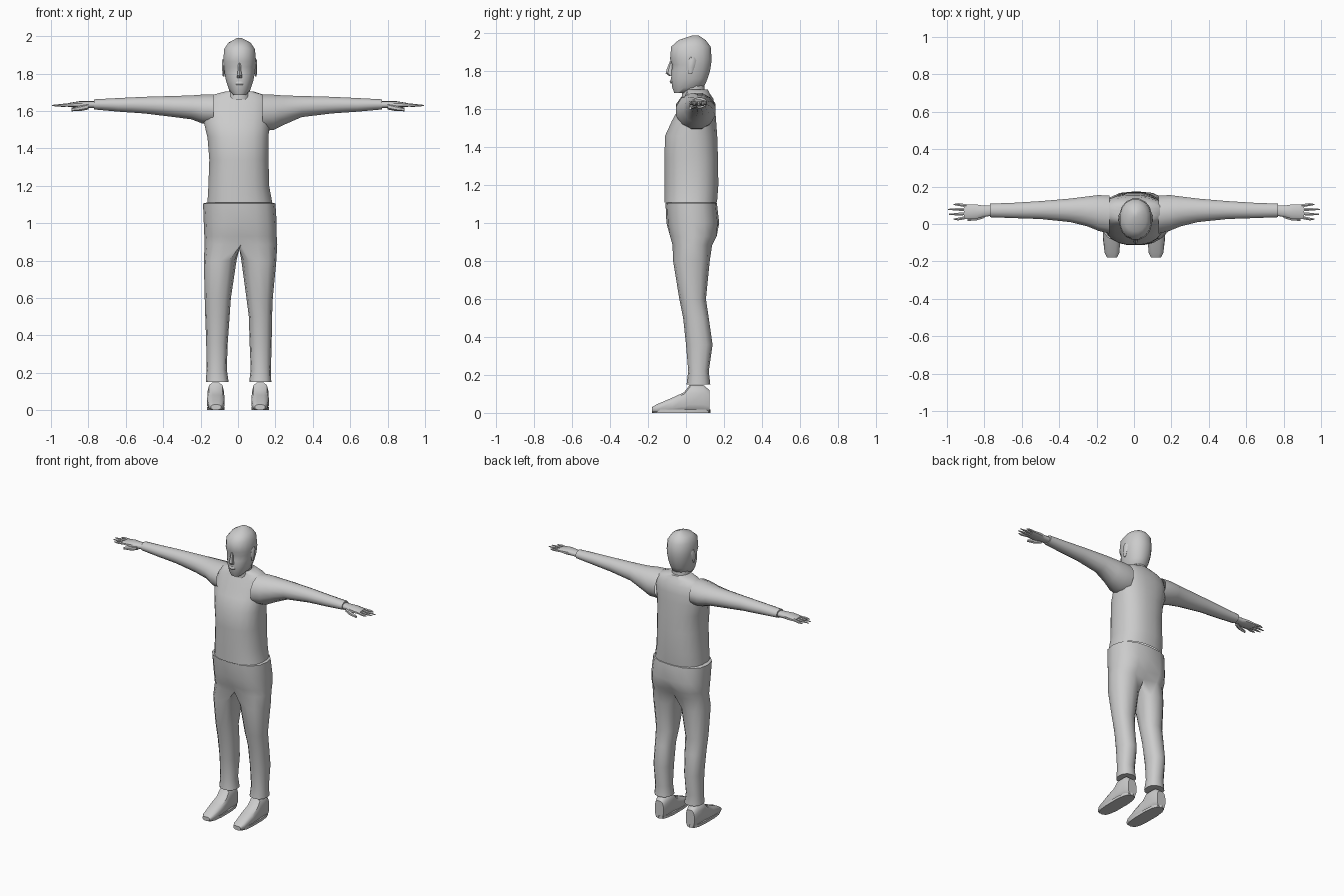
import bpy, bmesh, math

grey = bpy.data.materials.new("light grey")
grey.diffuse_color = (0.6, 0.6, 0.6, 1)


def finish(name, bm, angle=50):
    bmesh.ops.recalc_face_normals(bm, faces=bm.faces)
    me = bpy.data.meshes.new(name)
    bm.to_mesh(me)
    bm.free()
    me.materials.append(grey)
    ob = bpy.data.objects.new(name, me)
    bpy.context.collection.objects.link(ob)
    bpy.ops.object.select_all(action='DESELECT')
    ob.select_set(True)
    bpy.context.view_layer.objects.active = ob
    bpy.ops.object.shade_smooth_by_angle(angle=math.radians(angle))
    return ob


def oval(a0, a1, b0, b1, angle, e=2.0):
    """Point on a rounded box spanning a0..a1 by b0..b1."""
    c, s = math.cos(angle), math.sin(angle)
    p = lambda v: math.copysign(abs(v) ** (2 / e), v)
    return ((a0 + a1) / 2 + (a1 - a0) / 2 * p(c),
            (b0 + b1) / 2 + (b1 - b0) / 2 * p(s))


def bridge(bm, r, q):
    n = len(r)
    for i in range(n):
        bm.faces.new((r[i], r[(i + 1) % n], q[(i + 1) % n], q[i]))


def loft(name, axis, sections, n=14, e=2.0, side=1, caps=(True, True), angle=50):
    """Skin sections (t, a0, a1, b0, b1) along an axis; side=-1 mirrors in x."""
    bm = bmesh.new()
    rings = []
    for t, a0, a1, b0, b1 in sections:
        ring = []
        for i in range(n):
            a, b = oval(a0, a1, b0, b1, 2 * math.pi * (i + 0.5) / n, e)
            x, y, z = {'x': (t, a, b), 'y': (a, t, b), 'z': (a, b, t)}[axis]
            ring.append(bm.verts.new((x * side, y, z)))
        rings.append(ring)
    for r, q in zip(rings, rings[1:]):
        bridge(bm, r, q)
    if caps[0]:
        bm.faces.new(rings[0])
    if caps[1]:
        bm.faces.new(rings[-1])
    return finish(name, bm, angle)


# Shirt body
loft("shirt", 'z', [
    (1.11, -.165, .185, -.115, .165), (1.20, -.16, .168, -.115, .172),
    (1.34, -.155, .165, -.115, .17), (1.46, -.165, .165, -.112, .166),
    (1.54, -.185, .17, -.075, .16), (1.60, -.185, .172, -.042, .155),
    (1.655, -.17, .168, -.018, .145), (1.685, -.14, .145, .0, .125),
    (1.705, -.065, .08, .0, .115)], n=20, e=2.4, caps=(False, True))

# Neck and head
loft("neck", 'z', [(1.66, -.06, .07, -.025, .11), (1.71, -.05, .066, -.022, .10),
                   (1.78, -.05, .066, -.015, .10)], n=12, caps=(False, False))
loft("head", 'z', [
    (1.685, -.025, .042, -.062, .01), (1.715, -.05, .068, -.074, .095),
    (1.76, -.065, .083, -.08, .115), (1.80, -.073, .091, -.078, .128),
    (1.835, -.077, .095, -.074, .134), (1.865, -.08, .098, -.086, .137),
    (1.93, -.076, .092, -.08, .132), (1.965, -.052, .068, -.04, .105),
    (1.99, -.005, .02, .035, .065)], n=16, e=2.2)
loft("nose", 'z', [(1.775, -.008, .024, -.088, -.06), (1.79, -.008, .024, -.107, -.06),
                   (1.81, -.003, .019, -.102, -.06), (1.855, .001, .015, -.084, -.06)],
     n=6, angle=30)
loft("lips", 'z', [(1.735, -.01, .026, -.08, -.06), (1.745, -.016, .032, -.087, -.06),
                   (1.757, -.01, .026, -.082, -.06)], n=8)
for x0, x1, word in ((-.086, -.068, "left"), (.086, .104, "right")):
    loft(word + "_ear", 'z', [(1.785, x0 + .004, x1 - .004, .015, .03), (1.82, x0, x1, .008, .045),
                              (1.86, x0, x1, .01, .055), (1.875, x0, x1, .025, .045)], n=6)

# Trousers: one waist tube that splits at the crotch into two legs
bm = bmesh.new()
rings = []
for z, x0, x1, y0, y1 in [(1.115, -.15, .165, -.09, .14), (1.105, -.187, .2, -.108, .163),
                          (1.0, -.183, .207, -.103, .175), (.93, -.18, .207, -.092, .17),
                          (.885, -.178, .21, -.078, .145)]:
    ring = []
    for i in range(16):
        x, y = oval(x0, x1, y0, y1, -math.pi / 2 + math.pi * i / 8, 2.4)
        if z < .95 and i in (0, 8):
            y *= .8
        ring.append(bm.verts.new((x, y, z)))
    rings.append(ring)
for r, q in zip(rings, rings[1:]):
    bridge(bm, r, q)
bm.faces.new(rings[0])
hip = rings[-1]
crotch = [bm.verts.new((.007, y, .86)) for y in (.075, .03, -.02)]
legs = {
    1: [(.80, .018, .205, -.068, .125), (.60, .045, .186, -.035, .105),
        (.50, .058, .182, -.015, .12), (.36, .062, .18, .0, .14),
        (.22, .068, .176, .012, .12), (.15, .06, .178, .003, .128)],
    -1: [(.80, .008, .183, -.068, .125), (.60, .038, .178, -.035, .105),
         (.50, .045, .175, -.015, .12), (.36, .055, .17, .0, .14),
         (.22, .06, .168, .012, .12), (.15, .05, .172, .003, .128)]}
for side, secs in legs.items():
    prev = [hip[(side * i) % 16] for i in range(9)] + crotch
    for z, x0, x1, y0, y1 in secs:
        ring = []
        for k in range(12):
            x, y = oval(x0, x1, y0, y1, math.radians(-120 + 30 * k), 2.3)
            ring.append(bm.verts.new((x * side, y, z)))
        bridge(bm, prev, ring)
        prev = ring
    bm.faces.new(prev)
finish("trousers", bm)

# Waist, hands, sleeves and shoes that repeat on both sides
for side, word in ((-1, "left"), (1, "right")):
    low = 0 if side > 0 else .035
    loft(word + "_sleeve", 'x', [
        (.13, -.055, .155, 1.49 + low, 1.69), (.19, -.04, .158, 1.495 + low, 1.69),
        (.25, -.015, .15, 1.525 + low * .8, 1.685), (.34, .008, .138, 1.565, 1.682),
        (.50, .025, .124, 1.585, 1.677), (.64, .03, .115, 1.595, 1.67),
        (.77, .035, .11, 1.607, 1.663)], n=12, side=side, caps=(False, True))
    loft(word + "_hand", 'x', [
        (.75, .045, .10, 1.615, 1.652), (.81, .035, .10, 1.615, 1.652),
        (.85, .025, .107, 1.615, 1.652), (.91, .025, .107, 1.622, 1.642)],
        n=10, e=2.5, side=side)
    for i, tip in enumerate((.965, .99, .995, .965)):
        y = .027 + .02 * i
        d = (i - 1.5) * .006
        loft(f"{word}_finger_{i + 1}", 'x', [
            (.89, y, y + .019, 1.623, 1.642), (.94, y + d, y + d + .017, 1.622, 1.638),
            (tip, y + d + .005, y + d + .011, 1.626, 1.632)], n=6, side=side)
    loft(word + "_thumb", 'x', [
        (.80, .03, .065, 1.608, 1.64), (.84, .018, .042, 1.60, 1.63),
        (.89, .015, .03, 1.598, 1.615)], n=6, side=side)
    loft(word + "_shoe", 'y', [
        (-.18, .09, .145, .003, .03), (-.155, .078, .158, 0, .045),
        (-.07, .07, .166, 0, .082), (-.01, .072, .165, 0, .11),
        (.02, .075, .163, 0, .15), (.09, .075, .163, 0, .15),
        (.125, .085, .152, 0, .12)], n=12, e=3, side=side, angle=40)
    loft(word + "_sole", 'z', [(0, .07, .167, -.178, .13), (.018, .07, .167, -.18, .13)],
         n=14, e=2.8, side=side, angle=30)
